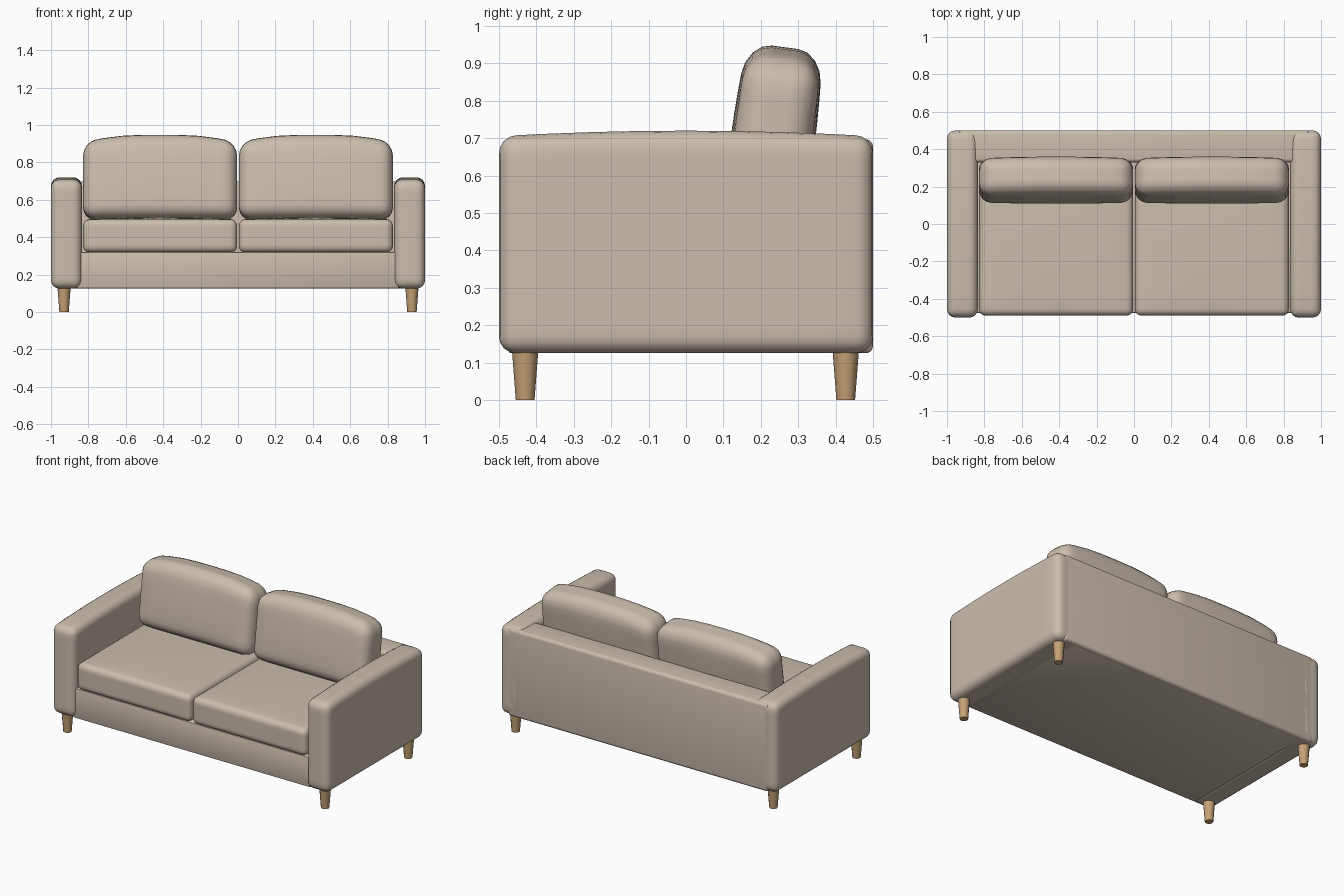
import bpy, bmesh, math
from mathutils import Vector, Matrix

if "Cube" in bpy.data.objects:
    bpy.data.objects.remove(bpy.data.objects["Cube"])


def material(name, color):
    m = bpy.data.materials.new(name)
    m.diffuse_color = (*color, 1)
    m.use_nodes = True
    m.node_tree.nodes["Principled BSDF"].inputs["Base Color"].default_value = m.diffuse_color
    return m


FABRIC = material("fabric", (0.60, 0.51, 0.42))
WOOD = material("wood", (0.56, 0.36, 0.18))


def finish(name, bm, mat):
    bmesh.ops.recalc_face_normals(bm, faces=bm.faces)
    me = bpy.data.meshes.new(name)
    bm.to_mesh(me)
    bm.free()
    me.materials.append(mat)
    ob = bpy.data.objects.new(name, me)
    bpy.context.collection.objects.link(ob)
    bpy.ops.object.select_all(action='DESELECT')
    ob.select_set(True)
    bpy.context.view_layer.objects.active = ob
    bpy.ops.object.shade_smooth_by_angle(angle=math.radians(40))
    return ob


def padded_box(name, lo, hi, radius, crown=None, tilt=0.0, segments=4):
    """Rounded box; crown(u, v, w) gives an offset for coordinates in -1..1."""
    lo, hi = Vector(lo), Vector(hi)
    mid, half = (lo + hi) / 2, (hi - lo) / 2
    bm = bmesh.new()
    bmesh.ops.create_cube(bm, size=2)
    for v in bm.verts:
        v.co = Vector(a * b for a, b in zip(v.co, half))
    bmesh.ops.bevel(bm, geom=bm.edges[:], offset=radius, segments=segments,
                    profile=0.5, affect='EDGES')
    if crown:
        # extra loops so the padding can bulge
        for axis in range(3):
            n = Vector((0, 0, 0))
            n[axis] = 1
            for t in (-0.75, -0.5, -0.25, 0, 0.25, 0.5, 0.75):
                if half[axis] * (1 - abs(t)) > radius:
                    bmesh.ops.bisect_plane(
                        bm, geom=bm.verts[:] + bm.edges[:] + bm.faces[:],
                        plane_co=n * t * half[axis], plane_no=n)
        for v in bm.verts:
            v.co += Vector(crown(*(a / b for a, b in zip(v.co, half))))
    bmesh.ops.transform(bm, matrix=Matrix.Translation(mid) @ Matrix.Rotation(tilt, 4, 'X'),
                        verts=bm.verts)
    return finish(name, bm, FABRIC)


def arm_crown(u, v, w):
    return (0, 0, 0.015 * (1 - v * v) * max(w, 0))


def seat_crown(u, v, w):
    return (0, 0, 0.012 * (1 - u * u) * (1 - v * v) * max(w, 0))


def back_crown(u, v, w):
    top = max(0, (w - 0.2) / 0.8)
    rise = 0.045 * (1 - abs(u) ** 3) * top
    puff = 0.012 * v * (1 - u * u) * (1 - w * w)
    return (0, puff, rise)


# base and backrest
padded_box("base", (-0.86, -0.475, 0.125), (0.86, 0.48, 0.32), 0.008, segments=2)
padded_box("backrest", (-0.94, 0.33, 0.125), (0.94, 0.5, 0.697), 0.02)

# arms, seat cushions, leaning back cushions and legs on both sides
for side, s in (("left", -1), ("right", 1)):
    def span(a, b):
        return sorted((s * a, s * b))
    x0, x1 = span(0.835, 1.0)
    padded_box(side + "_arm", (x0, -0.5, 0.125), (x1, 0.5, 0.705), 0.045, arm_crown)
    x0, x1 = span(0.005, 0.828)
    padded_box(side + "_seat_cushion", (x0, -0.49, 0.318), (x1, 0.335, 0.495), 0.035, seat_crown)
    padded_box(side + "_back_cushion", (x0, 0.132, 0.495), (x1, 0.333, 0.9), 0.065,
               back_crown, tilt=math.radians(-7.5))
    for end, y in (("front", -0.43), ("back", 0.427)):
        bm = bmesh.new()
        bmesh.ops.create_cone(bm, cap_ends=True, segments=12, radius1=0.025,
                              radius2=0.035, depth=0.13,
                              matrix=Matrix.Translation((s * 0.93, y, 0.065)))
        finish(f"{side}_{end}_leg", bm, WOOD)
